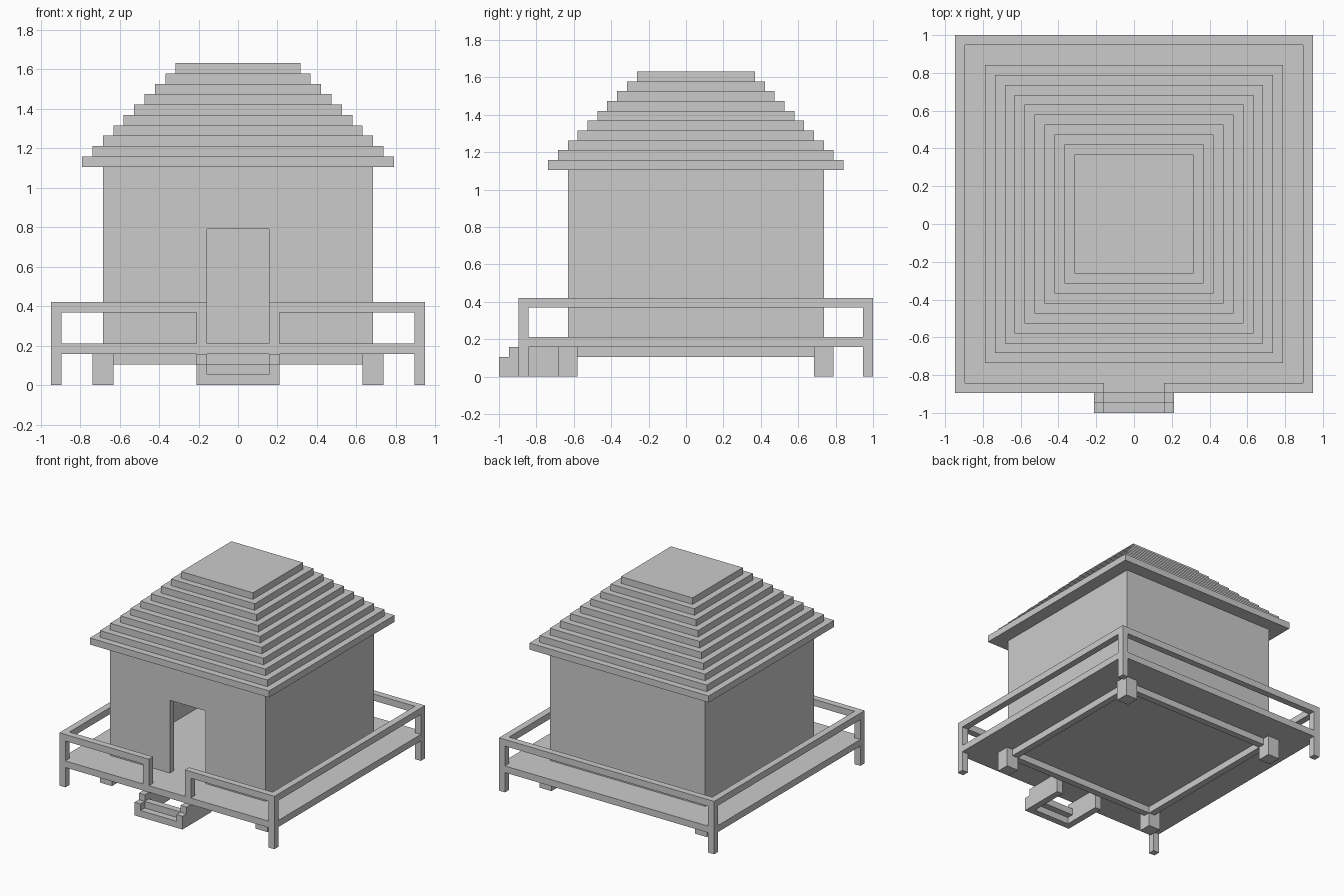
import bpy
import bmesh
from mathutils import Vector

if "Cube" in bpy.data.objects:
    bpy.data.objects.remove(bpy.data.objects["Cube"])

U = 1 / 19  # block size: the hut sits on a 38-block grid


def blocks(name, boxes):
    """One object from boxes given as (x0, x1, y0, y1, z0, z1) in blocks."""
    bm = bmesh.new()
    for x0, x1, y0, y1, z0, z1 in boxes:
        size = Vector((x1 - x0, y1 - y0, z1 - z0))
        mid = Vector((x0 + x1, y0 + y1, z0 + z1)) / 2
        for v in bmesh.ops.create_cube(bm, size=1)['verts']:
            v.co = (v.co * size + mid) * U
    mesh = bpy.data.meshes.new(name)
    bm.to_mesh(mesh)
    bm.free()
    obj = bpy.data.objects.new(name, mesh)
    bpy.context.collection.objects.link(obj)
    return obj


def mirrored(boxes):
    """The boxes plus their copies on the other side of x = 0."""
    return boxes + [(-b[1], -b[0]) + tuple(b[2:]) for b in boxes]


# Deck platform
blocks("deck", [(-18, 18, -17, 19, 3, 4)])

# Corner posts reaching the ground, and gate posts beside the steps
blocks("corner_posts", mirrored([(17, 18, y, y + 1, z0, z1)
                                 for y in (-17, 18) for z0, z1 in ((0, 3), (4, 7))]))
blocks("gate_posts", mirrored([(3, 4, -17, -16, 4, 7)]))

# Handrail, open at the gate
blocks("handrail", mirrored([(17, 18, -17, 19, 7, 8), (3, 17, -17, -16, 7, 8)])
       + [(-17, 17, 18, 19, 7, 8)])

# Feet and the beams joining them
blocks("feet", mirrored([(12, 14, y, y + 2, 0, 3) for y in (-13, 13)]))
blocks("floor_beams", mirrored([(12, 13, -11, 13, 2, 3)])
       + [(-12, 12, y, y + 1, 2, 3) for y in (-12, 13)])

# Hollow walls with a doorway in front
blocks("side_walls", mirrored([(12, 13, -12, 14, 4, 21)]))
blocks("back_wall", [(-12, 12, 13, 14, 4, 21)])
blocks("front_wall", mirrored([(3, 12, -12, -11, 4, 21)])
       + [(-3, 3, -12, -11, 15, 21)])

# Stepped roof
blocks("roof", [(-h, h, 1 - h, 1 + h, 36 - h, 37 - h) for h in range(15, 5, -1)])

# Steps: two treads between stringers that run back under the deck
blocks("stair_treads", [(-3, 3, -19 + i, -18 + i, i, i + 1) for i in range(2)])
blocks("stair_stringers", mirrored([(3, 4, -19, -18, 0, 2), (3, 4, -18, -12, 0, 3)]))
